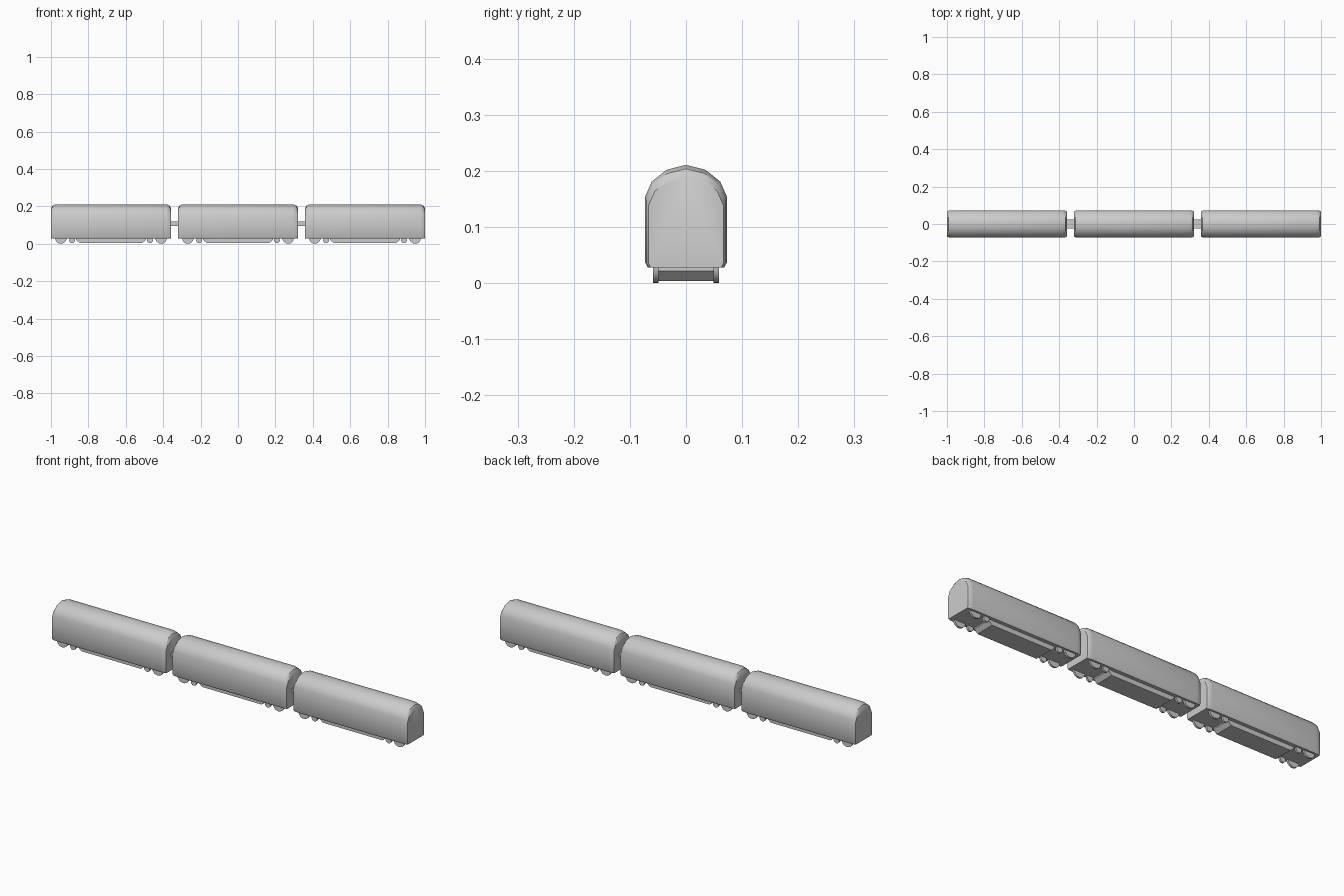
import bpy, bmesh, math

if "Cube" in bpy.data.objects:
    bpy.data.objects.remove(bpy.data.objects["Cube"])

HALF = 0.321          # half length of one car
CENTRES = (-0.679, 0.0, 0.679)


def finish(name, bm, angle=None):
    bmesh.ops.recalc_face_normals(bm, faces=bm.faces)
    mesh = bpy.data.meshes.new(name)
    bm.to_mesh(mesh)
    bm.free()
    obj = bpy.data.objects.new(name, mesh)
    bpy.context.collection.objects.link(obj)
    if angle:
        bpy.ops.object.select_all(action='DESELECT')
        obj.select_set(True)
        bpy.context.view_layer.objects.active = obj
        bpy.ops.object.shade_smooth_by_angle(angle=math.radians(angle))
    return obj


def loft(name, rings, angle=None):
    """Skin a list of closed rings of points and cap both ends."""
    bm = bmesh.new()
    loops = [[bm.verts.new(p) for p in ring] for ring in rings]
    n = len(loops[0])
    for a, b in zip(loops, loops[1:]):
        for i in range(n):
            j = (i + 1) % n
            bm.faces.new((a[i], a[j], b[j], b[i]))
    bm.faces.new(loops[0])
    bm.faces.new(loops[-1])
    return finish(name, bm, angle)


# Half sections (y, z), from the floor up to the roof ridge
OUTER = [(0.068, 0.028), (0.073, 0.037), (0.073, 0.154),
         (0.061, 0.181), (0.035, 0.202), (0.0, 0.211)]
INNER = [(0.063, 0.028), (0.067, 0.036), (0.067, 0.138),
         (0.055, 0.165), (0.031, 0.183), (0.0, 0.190)]


def section(x, t):
    """Full car section at x; t blends from end panel to full width."""
    half = [(a[0] + (b[0] - a[0]) * t, a[1] + (b[1] - a[1]) * t)
            for a, b in zip(INNER, OUTER)]
    full = half + [(-y, z) for y, z in reversed(half[:-1])]
    return [(x, y, z) for y, z in full]


def wheel(name, x, y, z, r):
    ring = [(x + r * math.cos(a), z + r * math.sin(a))
            for a in (2 * math.pi * i / 20 for i in range(20))]
    loft(name, [[(px, y + d, pz) for px, pz in ring] for d in (-0.005, 0.005)], 30)


for c in CENTRES:
    # Car shell with rounded ends
    stations = [(-HALF, 0), (-HALF + 0.008, 0.65), (-HALF + 0.026, 1),
                (HALF - 0.026, 1), (HALF - 0.008, 0.65), (HALF, 0)]
    loft("car_body", [section(c + x, t) for x, t in stations], 35)

    # Equipment box under the floor, with sloping ends
    box = [(-0.187, 0.03), (-0.187, 0.022), (-0.168, 0.004),
           (0.168, 0.004), (0.187, 0.022), (0.187, 0.03)]
    loft("underfloor_box", [[(c + x, y, z) for x, z in box] for y in (-0.05, 0.05)])

    # Large and small wheels, mirrored along and across the car
    for sx in (-1, 1):
        for sy in (-1, 1):
            wheel("large_wheel", c + sx * 0.268, sy * 0.054, 0.031, 0.031)
            wheel("small_wheel", c + sx * 0.208, sy * 0.054, 0.019, 0.016)

# Couplers between neighbouring cars
for s in (-1, 1):
    ring = [(-0.025, 0.096), (0.025, 0.096), (0.025, 0.119), (-0.025, 0.119)]
    loft("coupler", [[(s * 0.3395 + d, y, z) for y, z in ring] for d in (-0.021, 0.021)])
